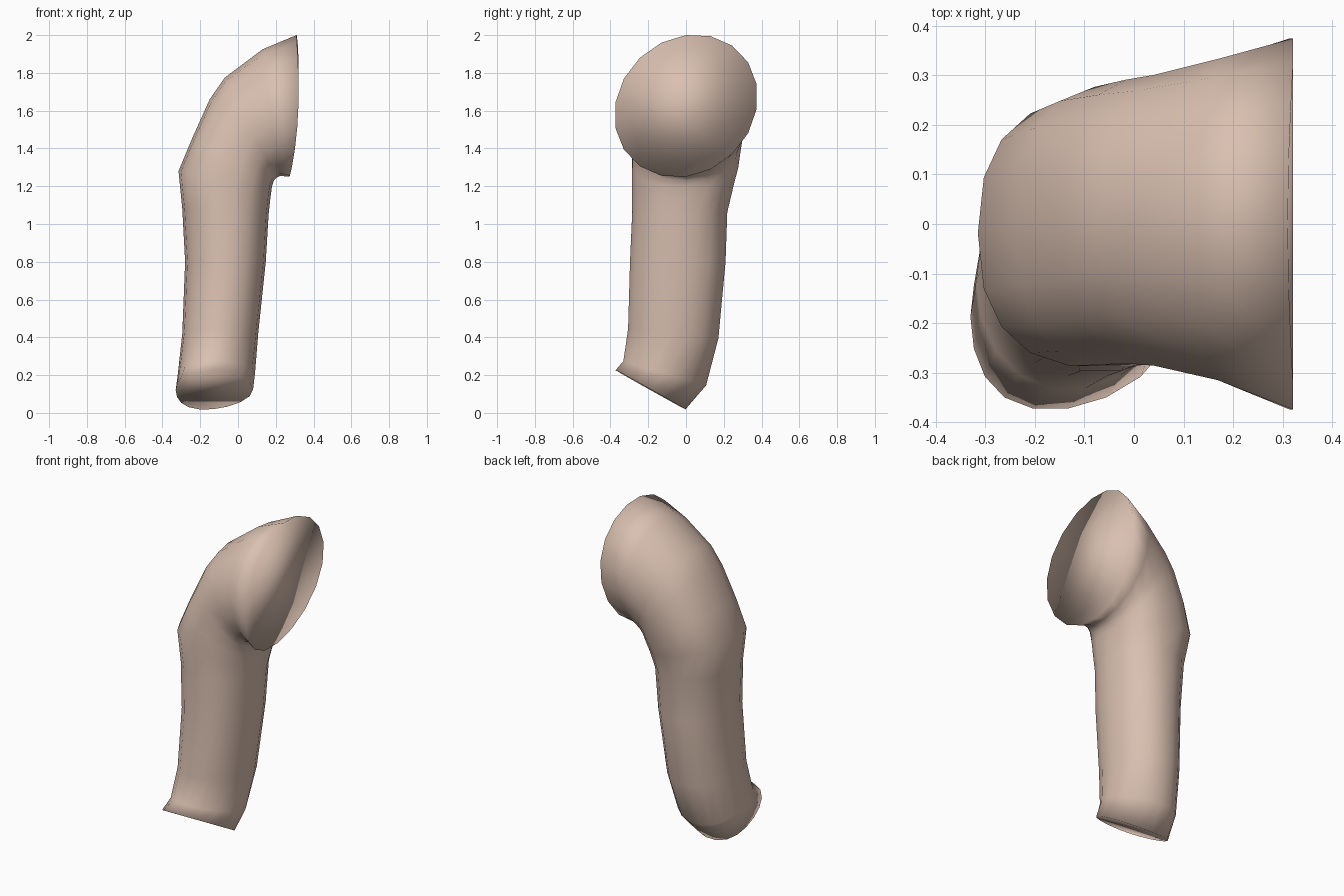
import bpy, bmesh, math
from mathutils import Vector

if "Cube" in bpy.data.objects:
    bpy.data.objects.remove(bpy.data.objects["Cube"])

SIDES = 18

# Cross-sections: outer (x, z), inner (x, z), front y, back y,
# front-to-back rise, sideways bow of the front/back points, roundness (1 = ellipse, less = squarer)
SECTIONS = [
    ((-0.33, 0.12), (0.08, 0.125), -0.375, 0.00, 0.21, -0.045, 1.0),
    ((-0.318, 0.21), (0.09, 0.21), -0.335, 0.11, 0.13, -0.02, 1.0),
    ((-0.295, 0.42), (0.107, 0.42), -0.31, 0.175, 0.05, 0.0, 0.93),
    ((-0.28, 0.80), (0.147, 0.80), -0.30, 0.213, 0.0, 0.0, 0.93),
    ((-0.295, 1.08), (0.162, 1.05), -0.288, 0.222, 0.0, 0.0, 0.9),
    ((-0.315, 1.28), (0.172, 1.14), -0.29, 0.253, 0.0, 0.0, 0.82),
    ((-0.24, 1.46), (0.18, 1.20), -0.288, 0.28, 0.0, 0.0, 0.82),
    ((-0.15, 1.66), (0.19, 1.23), -0.285, 0.295, 0.0, 0.0, 0.88),
    ((-0.07, 1.775), (0.205, 1.245), -0.29, 0.305, 0.0, 0.0, 0.93),
    ((0.13, 1.925), (0.225, 1.255), -0.32, 0.338, -0.04, 0.0, 1.0),
    ((0.31, 2.00), (0.27, 1.25), -0.38, 0.38, -0.10, 0.028, 1.0),
]


def soft(value, power):
    return math.copysign(abs(value) ** power, value)


def section_points(outer, inner, front, back, rise, bow, power):
    a = Vector((outer[0], 0, outer[1]))
    b = Vector((inner[0], 0, inner[1]))
    centre = (a + b) / 2 + Vector((0, (front + back) / 2, 0))
    u = (a - b) / 2
    v = Vector((0, front - back, rise)) / 2
    points = []
    for i in range(SIDES):
        t = 2 * math.pi * i / SIDES
        side = Vector((bow * math.sin(t) ** 2, 0, 0))
        points.append(centre + side + u * soft(math.cos(t), power) + v * soft(math.sin(t), power))
    return points


# Bent pipe lofted through the cross-sections
bm = bmesh.new()
rings = [[bm.verts.new(p) for p in section_points(*s)] for s in SECTIONS]
for low, high in zip(rings, rings[1:]):
    for i in range(SIDES):
        j = (i + 1) % SIDES
        bm.faces.new((low[i], low[j], high[j], high[i]))

# Closed end faces
bm.faces.new(rings[0])
bm.faces.new(rings[-1])
bmesh.ops.recalc_face_normals(bm, faces=bm.faces[:])

mesh = bpy.data.meshes.new("bent_pipe")
bm.to_mesh(mesh)
bm.free()
pipe = bpy.data.objects.new("bent_pipe", mesh)
bpy.context.collection.objects.link(pipe)

# Smooth all over, including the softly blended rims
mesh.shade_smooth()

# Skin tone
mat = bpy.data.materials.new("warm_beige")
mat.diffuse_color = (0.70, 0.53, 0.44, 1)
mat.use_nodes = True
mat.node_tree.nodes["Principled BSDF"].inputs["Base Color"].default_value = mat.diffuse_color
mesh.materials.append(mat)
